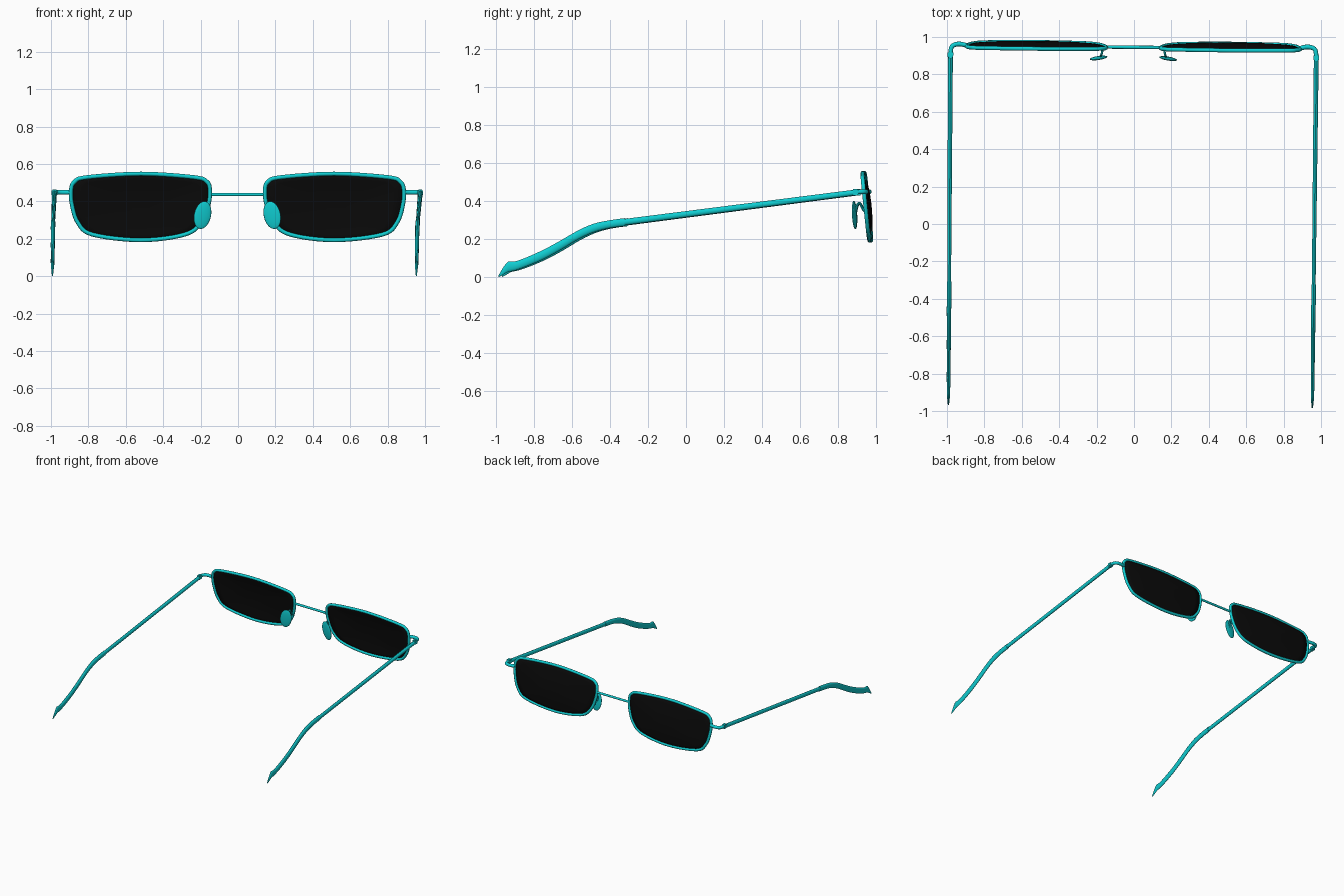
import bpy, bmesh, math
from mathutils import Matrix, Euler, Vector

if "Cube" in bpy.data.objects:
    bpy.data.objects.remove(bpy.data.objects["Cube"])


def material(name, rgb):
    m = bpy.data.materials.new(name)
    m.diffuse_color = (*rgb, 1)
    m.use_nodes = True
    m.node_tree.nodes["Principled BSDF"].inputs["Base Color"].default_value = m.diffuse_color
    return m


TEAL = material("teal_frame", (0.005, 0.62, 0.65))
BLACK = material("dark_lens", (0.003, 0.003, 0.003))
# the whole pair sits very slightly turned about z
PLACE = Matrix.Translation((-0.011, 0, 0)) @ Matrix.Rotation(-0.0085, 4, 'Z')


def spline(pts, n, closed=False):
    """Catmull-Rom samples through tuples of any length."""
    out, c = [], len(pts)
    for i in range(c if closed else c - 1):
        idx = [i - 1, i, i + 1, i + 2]
        idx = [k % c if closed else min(max(k, 0), c - 1) for k in idx]
        for j in range(n):
            t = j / n
            out.append(tuple(
                0.5 * (2 * b + (d - a) * t + (2 * a - 5 * b + 4 * d - e) * t * t
                       + (3 * b - a - 3 * d + e) * t ** 3)
                for a, b, d, e in zip(*(pts[k] for k in idx))))
    if not closed:
        out.append(pts[-1])
    return out


def finish(name, bm, mat, angle=40):
    bmesh.ops.recalc_face_normals(bm, faces=bm.faces)
    me = bpy.data.meshes.new(name)
    bm.to_mesh(me)
    bm.free()
    me.materials.append(mat)
    ob = bpy.data.objects.new(name, me)
    bpy.context.collection.objects.link(ob)
    ob.matrix_world = PLACE
    bpy.ops.object.select_all(action='DESELECT')
    ob.select_set(True)
    bpy.context.view_layer.objects.active = ob
    bpy.ops.object.shade_smooth_by_angle(angle=math.radians(angle))
    return ob


def bridge_rings(bm, rings, loop=False):
    n = len(rings[0])
    pairs = list(zip(rings, rings[1:])) + ([(rings[-1], rings[0])] if loop else [])
    for a, b in pairs:
        for i in range(n):
            k = (i + 1) % n
            bm.faces.new((a[i], a[k], b[k], b[i]))
    if not loop:
        bm.faces.new(rings[0])
        bm.faces.new(rings[-1])


def tube(name, pts, r, closed=False, sides=10):
    """Round tube along a path, with an up-vector that avoids the path."""
    bm, rings, c = bmesh.new(), [], len(pts)
    P = [Vector(p) for p in pts]
    up = Vector((0, 1, 0.1)) if closed else Vector((0.3, 0.1, 1)) if abs(P[0].z - P[-1].z) < 1e-3 and c < 40 and name[:4] != "nose" else Vector((1, 0, 0))
    for i in range(c):
        a = P[i - 1] if closed or i else P[0]
        b = P[(i + 1) % c] if closed or i < c - 1 else P[-1]
        t = (b - a).normalized()
        u = t.cross(up).normalized()
        v = t.cross(u)
        rings.append([bm.verts.new(P[i] + r * (math.cos(w) * u + math.sin(w) * v))
                      for w in (2 * math.pi * k / sides for k in range(sides))])
    bridge_rings(bm, rings, closed)
    return finish(name, bm, TEAL)


def loft(name, stations, xf, sides=12):
    """Elliptical sections given as (y, z, half height, half width)."""
    bm, rings = bmesh.new(), []
    for y, z, hh, hw in stations:
        rings.append([bm.verts.new((xf(y) + hw * math.cos(w), y, z + hh * math.sin(w)))
                      for w in (2 * math.pi * k / sides for k in range(sides))])
    bridge_rings(bm, rings)
    return finish(name, bm, TEAL)


def tilt_y(z):
    return 0.932 + (0.555 - z) * 0.1


# lens outline (x, z), outer edge of the rim
OUTLINE = [(.136, .465), (.152, .513), (.222, .539), (.516, .559), (.815, .539),
           (.882, .513), (.901, .465), (.896, .385), (.864, .283), (.783, .214),
           (.516, .182), (.275, .214), (.184, .283), (.144, .385)]
CX, CZ, R = 0.518, 0.372, 0.011
INSET = [(CX + (x - CX) * (1 - R / 0.38), CZ + (z - CZ) * (1 - R / 0.187))
         for x, z in spline(OUTLINE, 6, True)]

TIP = [(-.315, .289, .021, .012), (-.40, .277, .021, .012), (-.48, .257, .023, .012),
       (-.56, .221, .024, .011), (-.65, .168, .025, .011), (-.743, .118, .025, .010),
       (-.83, .080, .024, .010), (-.89, .059, .024, .009), (-.925, .055, .027, .008),
       (-.95, .034, .020, .006), (-.976, .005, .005, .003)]

for side, s in (("left", -1), ("right", 1)):
    # rim
    tube(f"{side}_rim", [(s * x, tilt_y(z), z) for x, z in INSET], R, True)

    # lens, gently domed away from the face
    bm = bmesh.new()
    rings = []
    for f in (1, .85, .65, .4, .15):
        rings.append([bm.verts.new((s * (CX + (x - CX) * f),
                                    tilt_y(CZ + (z - CZ) * f) + .018 * (1 - f * f),
                                    CZ + (z - CZ) * f)) for x, z in INSET])
    bridge_rings(bm, rings)
    bm.faces.ensure_lookup_table()
    bmesh.ops.delete(bm, geom=[bm.faces[-2]], context='FACES_ONLY')
    lens = finish(f"{side}_lens", bm, BLACK, 60)
    mod = lens.modifiers.new("thickness", 'SOLIDIFY')
    mod.thickness = 0.005
    mod.offset = 0

    # end piece curling round to the hinge
    path = spline([(.888, .945, .449), (.92, .954, .449), (.952, .952, .449),
                   (.973, .936, .449), (.978, .895, .449)], 5)
    tube(f"{side}_end_piece", [(s * x, y, z) for x, y, z in path], .0125)

    # hinge block
    bm = bmesh.new()
    bmesh.ops.create_cube(bm, size=1, matrix=Matrix.Translation((s * .978, .897, .447))
                          @ Matrix.Diagonal((.03, .035, .034, 1)))
    bmesh.ops.bevel(bm, geom=bm.edges[:], offset=.005, segments=2, affect='EDGES')
    finish(f"{side}_hinge", bm, TEAL)

    # temple arm and ear tip
    xf = lambda y: s * (.9755 + .0027 * y)
    loft(f"{side}_temple", [(.905, .446, .015, .013), (-.34, .286, .017, .010)], xf)
    loft(f"{side}_ear_tip", spline(TIP, 3), xf)

    # nose pad and its wire
    bm = bmesh.new()
    bmesh.ops.create_uvsphere(bm, u_segments=24, v_segments=14, radius=1,
                              matrix=Matrix.Translation((s * .186, .886, .327))
                              @ Euler((.08, -s * .2, -s * .2)).to_matrix().to_4x4()
                              @ Matrix.Diagonal((.046, .009, .075, 1)))
    finish(f"{side}_nose_pad", bm, TEAL, 80)
    wire = spline([(.158, .950, .335), (.165, .932, .355), (.168, .914, .388),
                   (.172, .901, .378), (.178, .890, .335)], 5)
    tube(f"nose_wire_{side}", [(s * x, y, z) for x, y, z in wire], .006, sides=8)

# bridge
tube("bridge", [(-.15, .945, .437), (.15, .945, .437)], .009)
